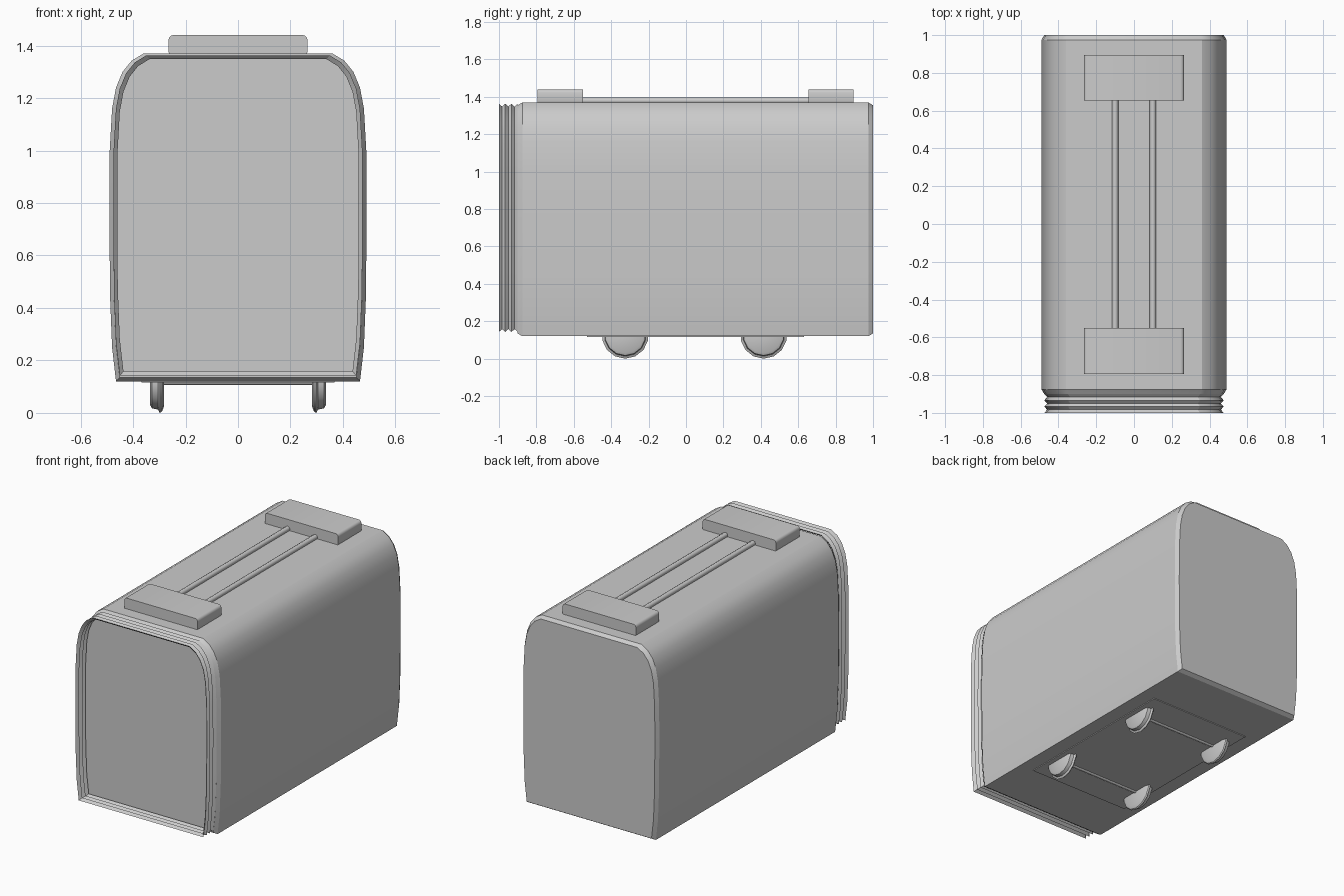
import bpy, bmesh, math
from mathutils import Matrix, Vector

cube = bpy.data.objects.get("Cube")
if cube:
    bpy.data.objects.remove(cube, do_unlink=True)

grey = bpy.data.materials.new("plain grey")
grey.use_nodes = True
COLOUR = (0.6, 0.6, 0.6, 1)
grey.diffuse_color = COLOUR
grey.node_tree.nodes["Principled BSDF"].inputs["Base Color"].default_value = COLOUR


def finish(name, bm, angle=None, recalc=True):
    if recalc:
        bmesh.ops.recalc_face_normals(bm, faces=bm.faces)
    mesh = bpy.data.meshes.new(name)
    bm.to_mesh(mesh)
    bm.free()
    mesh.materials.append(grey)
    obj = bpy.data.objects.new(name, mesh)
    bpy.context.collection.objects.link(obj)
    if angle:
        bpy.ops.object.select_all(action="DESELECT")
        obj.select_set(True)
        bpy.context.view_layer.objects.active = obj
        bpy.ops.object.shade_smooth_by_angle(angle=math.radians(angle))
    return obj


def box(name, lo, hi, rounding=0):
    bm = bmesh.new()
    bmesh.ops.create_cube(bm, size=1)
    lo, hi = Vector(lo), Vector(hi)
    for v in bm.verts:
        v.co = (lo + hi) / 2 + v.co * (hi - lo)
    if rounding:
        # Round only the edges running along the car
        edges = [e for e in bm.edges
                 if abs(e.verts[0].co.y - e.verts[1].co.y) > 0.01]
        bmesh.ops.bevel(bm, geom=edges, offset=rounding, segments=3,
                        profile=0.5, affect="EDGES")
    return finish(name, bm, 35 if rounding else None)


def rod(name, a, b, radius):
    a, b = Vector(a), Vector(b)
    bm = bmesh.new()
    turn = (b - a).to_track_quat("Z", "Y").to_matrix().to_4x4()
    bmesh.ops.create_cone(bm, cap_ends=True, segments=8, radius1=radius,
                          radius2=radius, depth=(b - a).length,
                          matrix=Matrix.Translation((a + b) / 2) @ turn)
    return finish(name, bm, 50)


# Half of the car's cross-section, from floor to roof
HALF = [(0.465, 0.12), (0.48, 0.25), (0.488, 0.45), (0.49, 0.75), (0.489, 1.0),
        (0.48, 1.16), (0.465, 1.24), (0.44, 1.30), (0.405, 1.343), (0.36, 1.37)]
SECTION = HALF + [(-x, z) for x, z in reversed(HALF)]
MID_Z = 0.745


def loft(name, rings, caps, angle, lift=0):
    bm = bmesh.new()
    loops = []
    for y, inset in rings:
        sx, sz = 1 - inset / 0.49, 1 - inset / 0.625
        loops.append([bm.verts.new((x * sx, y, MID_Z + lift + (z - MID_Z) * sz))
                      for x, z in SECTION])
    n = len(SECTION)
    for a, b in zip(loops, loops[1:]):
        for i in range(n):
            j = (i + 1) % n
            bm.faces.new((a[i], a[j], b[j], b[i]))
    if caps:
        bm.faces.new(loops[0])
        bm.faces.new(loops[-1])
    return finish(name, bm, angle)


# Main shell with slightly drawn-in ends
loft("car_body", [(-0.9, 0.015), (-0.875, 0), (0.975, 0), (1, 0.015)], True, 30)

# Open folded gangway on the front end
folds = [(-1 + 0.1 * i / 6, 0.03 if i % 2 else 0.015) for i in range(7)]
loft("gangway_bellows", folds, False, 20, lift=0.008)

# Roof units and the two pipes joining them
box("front_roof_unit", (-0.265, -0.795, 1.36), (0.265, -0.55, 1.44), 0.018)
box("rear_roof_unit", (-0.265, 0.655, 1.36), (0.265, 0.895, 1.44), 0.018)
for side, x in (("left", 0.1), ("right", -0.1)):
    rod(side + "_roof_pipe", (x, -0.56, 1.379), (x, 0.665, 1.379), 0.017)

# Shallow plate under the floor
box("underframe_plate", (-0.367, -0.53, 0.115), (0.367, 0.63, 0.13))

# Wheel outline: distance from the centre line against radius
WHEEL = [(0.335, 0), (0.335, 0.095), (0.328, 0.108), (0.305, 0.112),
         (0.298, 0.125), (0.29, 0.12), (0.282, 0.1), (0.282, 0)]


def wheel(name, side, y):
    bm = bmesh.new()
    verts = [bm.verts.new((side * x, y, 0.125 - r)) for x, r in WHEEL]
    edges = [bm.edges.new(pair) for pair in zip(verts, verts[1:])]
    bmesh.ops.spin(bm, geom=verts + edges, cent=(0, y, 0.125), axis=(1, 0, 0),
                   angle=math.tau, steps=14, use_merge=True)
    bmesh.ops.remove_doubles(bm, verts=bm.verts, dist=0.0005)
    return finish(name, bm, 30)


for end, y in (("front", -0.325), ("rear", 0.415)):
    wheel(end + "_left_wheel", 1, y)
    wheel(end + "_right_wheel", -1, y)
    rod(end + "_axle", (-0.29, y, 0.118), (0.29, y, 0.118), 0.012)
